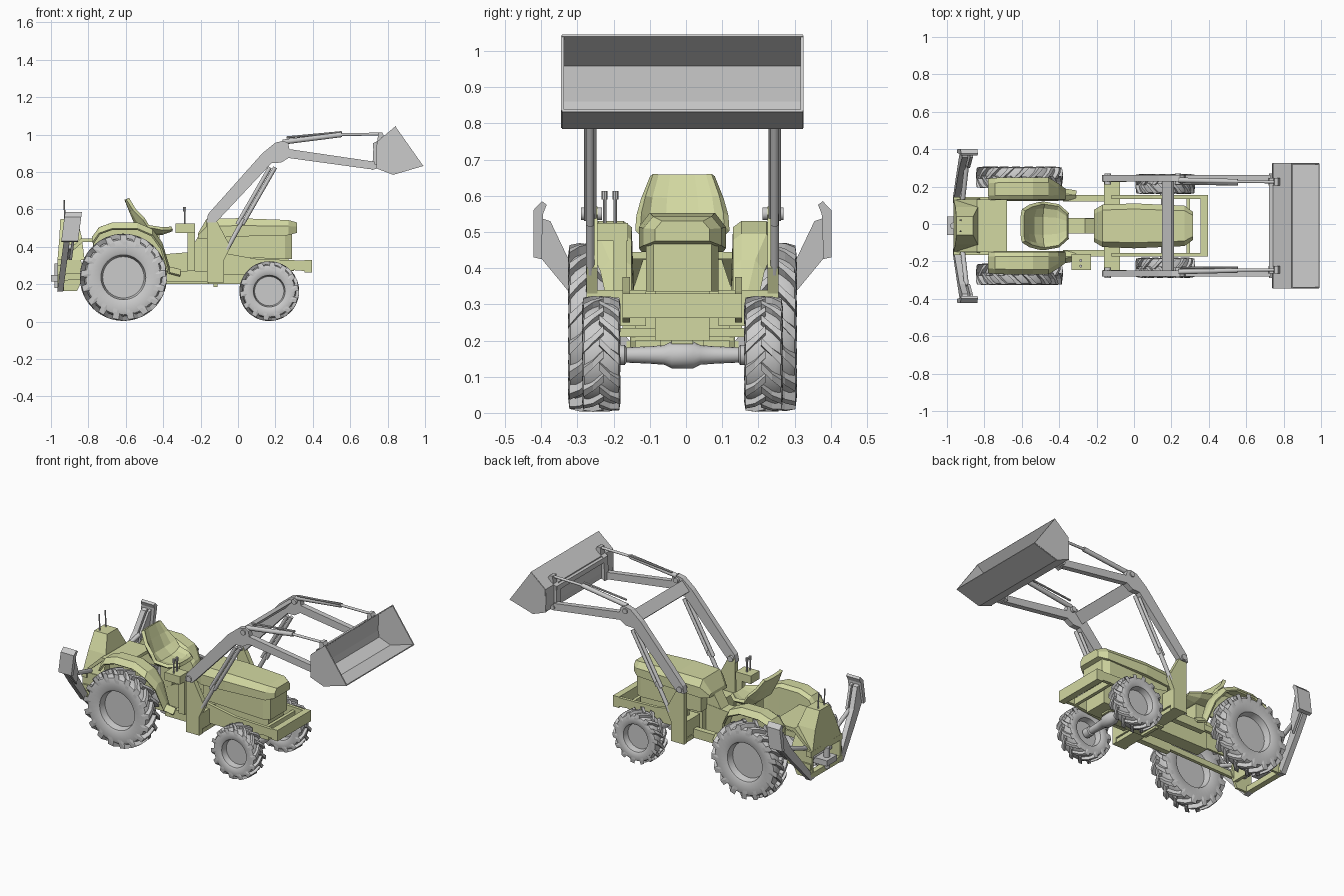
import bpy, bmesh
from math import sin, cos, pi
from mathutils import Vector

if "Cube" in bpy.data.objects:
    bpy.data.objects.remove(bpy.data.objects["Cube"])

CY = -0.01  # tractor centre line
green = bpy.data.materials.new("green_paint")
green.diffuse_color = (0.65, 0.69, 0.36, 1)
green.use_nodes = True
green.node_tree.nodes["Principled BSDF"].inputs["Base Color"].default_value = green.diffuse_color


def build(name, verts, faces, mat=None, thick=0, smooth=False):
    bm = bmesh.new()
    vs = [bm.verts.new((x, y + CY, z)) for x, y, z in verts]
    for f in faces:
        bm.faces.new([vs[i] for i in f])
    bmesh.ops.remove_doubles(bm, verts=bm.verts, dist=1e-5)
    bmesh.ops.recalc_face_normals(bm, faces=bm.faces)
    me = bpy.data.meshes.new(name)
    bm.to_mesh(me)
    bm.free()
    ob = bpy.data.objects.new(name, me)
    bpy.context.collection.objects.link(ob)
    if mat:
        me.materials.append(mat)
    if thick:
        mod = ob.modifiers.new("thickness", 'SOLIDIFY')
        mod.thickness, mod.offset = thick, 0
    if smooth:
        bpy.ops.object.select_all(action='DESELECT')
        bpy.context.view_layer.objects.active = ob
        ob.select_set(True)
        bpy.ops.object.shade_smooth_by_angle(angle=0.6)
    return ob


def loft(name, rings, mat=None, closed=True, thick=0, smooth=False):
    n = len(rings[0])
    verts = [p for r in rings for p in r]
    faces = [(i * n + j, i * n + (j + 1) % n, (i + 1) * n + (j + 1) % n, (i + 1) * n + j)
             for i in range(len(rings) - 1) for j in range(n if closed else n - 1)]
    if closed:
        faces += [tuple(range(n)), tuple((len(rings) - 1) * n + j for j in range(n))]
    return build(name, verts, faces, mat, thick, smooth)


def prism(name, pts, y0, y1, mat=None):
    return loft(name, [[(x, y, z) for x, z in pts] for y in (y0, y1)], mat)


def box(name, x0, x1, y0, y1, z0, z1, mat=None):
    return prism(name, [(x0, z0), (x1, z0), (x1, z1), (x0, z1)], y0, y1, mat)


def rod(name, p, q, r, mat=None, n=12):
    p, q = Vector(p), Vector(q)
    d = (q - p).normalized()
    u = d.orthogonal().normalized()
    v = d.cross(u)
    ring = [r * (cos(2 * pi * i / n) * u + sin(2 * pi * i / n) * v) for i in range(n)]
    return loft(name, [[c + o for o in ring] for c in (p, q)], mat, smooth=True)


def wheel(name, cx, cz, y, h, R, rr, lugs, s):
    # tyre and recessed rim turned around the axle
    prof = [(.001, .15), (rr * .92, .15), (rr, .85), (rr * 1.08, .93),
            (R * .78, 1), (R * .86, .9), (R * .895, .65)]
    prof += [(r, -k) for r, k in reversed(prof)]
    n = 40
    loft(name, [[(cx + r * cos(2 * pi * i / n), y + s * h * k, cz + r * sin(2 * pi * i / n))
                 for i in range(n)] for r, k in prof], smooth=True)
    # chevron tread lugs, staggered on the two halves
    verts, faces = [], []
    pitch = 2 * pi / lugs
    for side in (1, -1):
        for i in range(lugs):
            a0 = pitch * (i + (.5 if side > 0 else 0))
            b = len(verts)
            for k, da, top, low, w in ((-.12, 0, R, .86 * R, .15), (.45, .42, R, .86 * R, .14),
                                       (.95, .75, R * .975, .82 * R, .19), (1.03, .9, R * .82, .74 * R, .15)):
                for r, e in ((low, -w * 1.25), (low, w * 1.25), (top, w), (top, -w)):
                    a = a0 - (da + e) * pitch
                    verts.append((cx + r * cos(a), y + side * h * k, cz + r * sin(a)))
            for m in range(3):
                for j in range(4):
                    o = b + 4 * m
                    faces.append((o + j, o + (j + 1) % 4, o + 4 + (j + 1) % 4, o + 4 + j))
            faces += [(b, b + 1, b + 2, b + 3), (b + 12, b + 13, b + 14, b + 15)]
    build(name + "_tread", verts, faces)


for s, tag in ((1, "left"), (-1, "right")):
    # wheels
    wheel("rear_wheel_" + tag, -.613, .237, s * .259, .056, .233, .12, 17, s)
    wheel("front_wheel_" + tag, .167, .163, s * .224, .052, .16, .085, 14, s)
    # rear fender arch with inner wall
    arch = [(-.775, .45, .25), (-.74, .5, .253), (-.67, .525, .255), (-.54, .525, .255), (-.46, .49, .255),
            (-.41, .42, .225), (-.37, .29, .195), (-.31, .275, .185)]
    loft("fender_" + tag, [[(x, s * .14, min(.34, z - .02)), (x, s * .145, z - .015), (x, s * .165, z),
                            (x, s * (yo - .025), z), (x, s * yo, z - .03)] for x, z, yo in arch],
         green, False, .012)
    # side step rail and front frame rail
    box("step_rail_" + tag, -.38, -.1, s * .13, s * .165, .215, .27, green)
    prism("frame_rail_" + tag, [(-.12, .25), (-.12, .375), (.1, .335), (.395, .325), (.395, .268),
                                (.3, .275), (.08, .25)], s * .145, s * .165, green)
    # loader post and its bracket
    prism("loader_post_" + tag, [(-.165, .21), (-.165, .55), (-.13, .57), (-.04, .4), (-.075, .33),
                                 (-.075, .21)], s * .235, s * .265, green)
    box("post_bracket_" + tag, -.16, -.075, s * .1, s * .25, .24, .34, green)
    # loader arm: rising part, elbow, falling part
    prism("loader_arm_" + tag, [(-.17, .53), (-.16, .575), (.13, .9), (.2, .957), (.245, .967),
                                (.268, .955), (.275, .922), (.73, .855), (.73, .812), (.27, .875), (.23, .85),
                                (.18, .848), (-.09, .56), (-.12, .53)], s * .238, s * .272)
    for x, z, r in ((-.14, .55, .018), (.235, .94, .016), (.735, .83, .014)):
        rod("arm_pin_" + tag, (x, s * .222, z), (x, s * .28, z), r)
    # lift cylinder
    for d in (-.014, .014):
        rod("lift_cylinder_" + tag, (.01 + d, s * .255, .52), (.185 + d, s * .255, .825), .011)
    rod("lift_rod_" + tag, (-.06, s * .255, .385), (.03, s * .255, .55), .012)
    # bucket cylinder
    rod("bucket_cylinder_" + tag, (.24, s * .245, .96), (.555, s * .237, 1.0), .014)
    rod("bucket_hose_" + tag, (.26, s * .225, .985), (.555, s * .222, 1.013), .006, n=8)
    rod("bucket_rod_" + tag, (.55, s * .237, 1.0), (.76, s * .235, 1.003), .008)
    # bucket mount and bucket cheek
    prism("bucket_mount_" + tag, [(.718, .81), (.725, .955), (.745, .965), (.75, 1.012), (.77, 1.012),
                                  (.78, .995), (.74, .955), (.74, .82)], s * .215, s * .255)
    prism("bucket_cheek_" + tag, [(.988, .836), (.83, .787), (.74, .82), (.745, .96), (.842, 1.043)],
          s * .327, s * .335)
    # stabilizer leg and foot pad, leaning slightly forward
    leg = [(.12, .165), (.16, .16), (.31, .33), (.405, .445), (.395, .54), (.365, .53), (.31, .415)]
    pad = [(.39, .425), (.412, .43), (.412, .56), (.388, .585), (.375, .575), (.385, .55)]
    for nm, poly, a, b in (("leg", leg, -.967, -.935), ("leg_plate", leg[2:], -.925, -.91),
                           ("foot", pad, -.98, -.89)):
        loft("stabilizer_" + nm + "_" + tag,
             [[(x + (z - .16) * .13, s * y, z) for y, z in poly] for x in (a, b)])
    rod("stabilizer_ram_" + tag, (-.92, s * .1, .33), (-.895, s * .32, .4), .013)
    # rear base side plate and long mounting bar
    prism("base_plate_" + tag, [(-.965, .165), (-.965, .33), (-.84, .33), (-.82, .25), (-.86, .165)],
          s * .13, s * .145, green)
    prism("mount_bar_" + tag, [(-.96, .22), (-.96, .255), (-.36, .27), (-.36, .235)], s * .135, s * .155, green)
    rod("tower_lever_" + tag, (-.925, s * .03, .54), (-.93, s * .03, .65), .004, n=8)

# bucket shell
lip = [(.99, .835), (.83, .788), (.75, .818), (.742, .86), (.745, .96), (.845, 1.043)]
loft("bucket_shell", [[(x, y, z) for x, z in lip] for y in (-.333, .333)], None, False, .006)
box("bucket_back_beam", .722, .745, -.25, .25, .925, .955)
# loader cross beam
prism("loader_cross_beam", [(.15, .89), (.2, .945), (.215, .93), (.165, .875)], -.25, .25)

# hood: upper cowl and lower side panel
hood = [(-.215, .085, .445, .47), (-.168, .113, .445, .55), (0, .12, .455, .553),
        (.27, .108, .462, .543), (.315, .075, .475, .53)]
loft("hood", [[(x, -w, a), (x, w, a), (x, w, a + .6 * (b - a)), (x, .75 * w, b), (x, -.75 * w, b),
               (x, -w, a + .6 * (b - a))] for x, w, a, b in hood], green)
loft("engine_panel", [[(x, -w, a), (x, w, a), (x, w, b), (x, -w, b)]
                      for x, w, a, b in ((-.165, .1, .35, .46), (.25, .1, .335, .465), (.288, .08, .335, .47))],
     green)
# drive train and dash column
box("engine_block", -.16, .27, -.075, .075, .2, .35, green)
prism("transmission", [(-.5, .2), (-.5, .3), (-.4, .36), (-.16, .38), (-.1, .2)], -.042, .042, green)
prism("dash_column", [(-.27, .36), (-.21, .46), (-.15, .46), (-.15, .36)], -.04, .04, green)
box("mid_crossbar", -.16, -.08, -.25, .25, .21, .235, green)
box("belly_bracket", -.13, -.11, -.06, .06, .185, .21, green)
# front bumper
box("front_bumper", .355, .395, -.165, .165, .262, .33, green)
box("frame_crossbar", .28, .3, -.15, .15, .27, .31, green)
# front axle with a bulged centre
ax = [(-.2, .028), (-.16, .028), (-.155, .021), (-.09, .024), (-.05, .027), (-.03, .037),
      (.03, .037), (.05, .027), (.09, .024), (.155, .021), (.16, .028), (.2, .028)]
loft("front_axle", [[(.167 + r * cos(pi * i / 8), y, .16 + r * sin(pi * i / 8)) for i in range(16)]
                    for y, r in ax], smooth=True)
box("axle_pivot", .13, .2, -.03, .03, .19, .26, green)

# seat tub: a curved sheet swept along its side profile
seat = [(-.598, .655, .085, .008), (-.572, .59, .108, .02), (-.54, .515, .12, .035), (-.49, .475, .123, .035),
        (-.41, .472, .11, .025), (-.355, .492, .065, .008)]
loft("seat", [[(x + k * e * (1 if z > .5 else .3), w * t, z + k * e * (.3 if z > .52 else 1))
               for t, e in ((-1, 1), (-.8, .35), (-.4, 0), (.4, 0), (.8, .35), (1, 1))]
              for x, z, w, k in seat], green, False, .02)
box("seat_post", -.5, -.42, -.04, .04, .3, .47, green)

# side control stand with two levers
box("control_stand", -.335, -.23, -.235, -.15, .475, .525, green)
box("control_stand_leg", -.27, -.23, -.19, -.155, .27, .48, green)
for y in (-.215, -.185):
    rod("control_lever", (-.285, y, .52), (-.285, y, .6), .005, n=8)
    rod("lever_knob", (-.285, y, .59), (-.285, y, .613), .008, n=8)

# rear deck, control tower and backhoe base
prism("rear_deck", [(-.95, .32), (-.95, .34), (-.84, .445), (-.68, .445), (-.68, .425), (-.83, .425)],
      -.14, .14, green)
loft("control_tower", [[(x0, -w, z), (x1, -w, z), (x1, w, z), (x0, w, z)]
                       for x0, x1, w, z in ((-.965, -.82, .14, .33), (-.955, -.835, .1, .45),
                                            (-.95, -.86, .05, .55))], green)
for z in (.165, .3):
    box("base_crossbar", -.965, -.93, -.155, .155, z, z + .035, green)
box("base_front_plate", -.86, -.84, -.14, .14, .2, .33, green)
box("swing_mount", -1.0, -.9, -.05, .05, .215, .25)
rod("swing_pin", (-.965, 0, .18), (-.965, 0, .31), .018)
rod("swing_ram", (-.9, -.12, .25), (-.9, .12, .25), .018)
